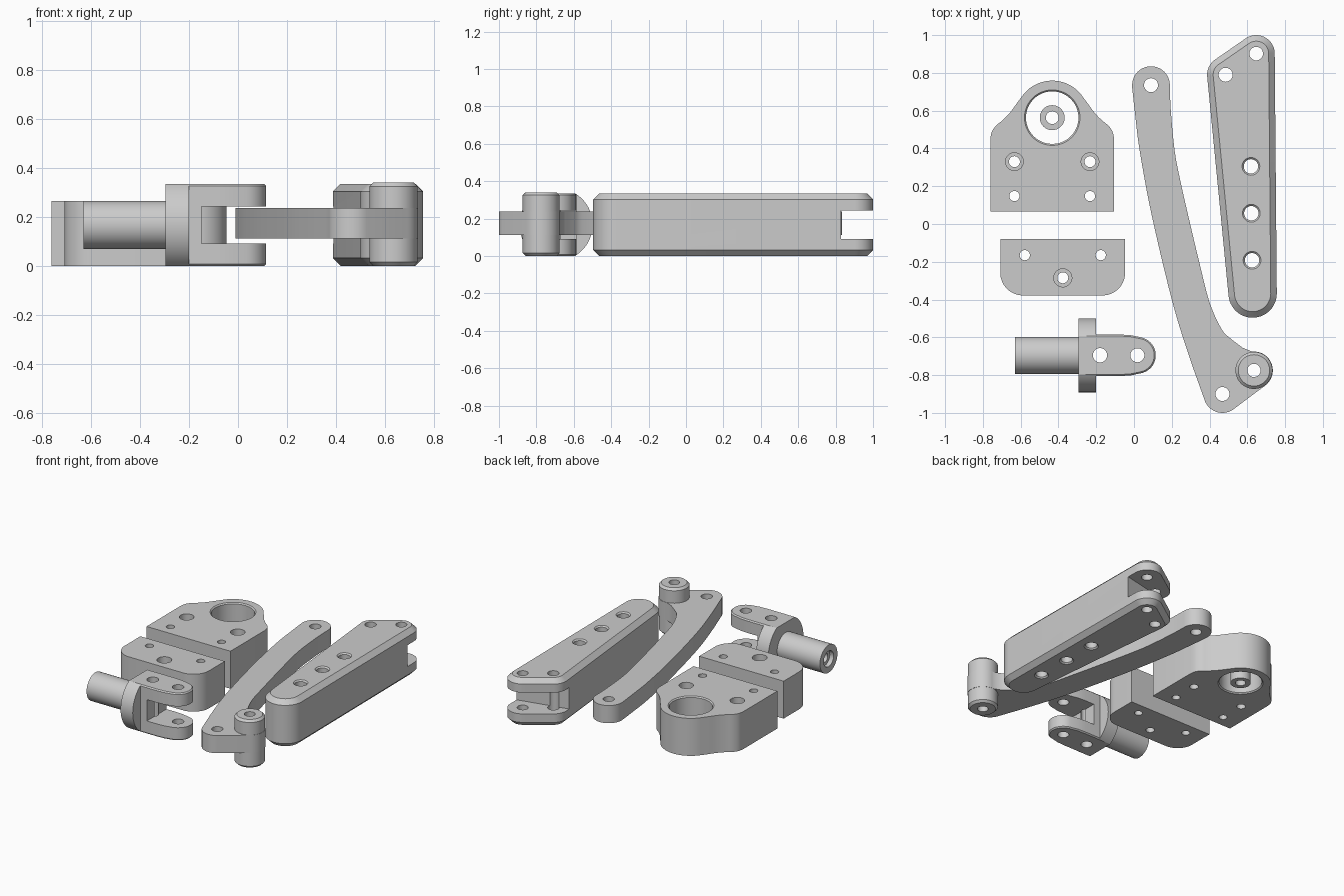
import bpy, bmesh, math
from mathutils import Vector, Matrix
from mathutils.geometry import convex_hull_2d

if "Cube" in bpy.data.objects:
    bpy.data.objects.remove(bpy.data.objects["Cube"])

grey = bpy.data.materials.new("plain grey")
grey.diffuse_color = (0.6, 0.6, 0.6, 1)
grey.use_nodes = True
grey.node_tree.nodes["Principled BSDF"].inputs["Base Color"].default_value = grey.diffuse_color


def finish(bm, name):
    bmesh.ops.recalc_face_normals(bm, faces=bm.faces[:])
    me = bpy.data.meshes.new(name)
    bm.to_mesh(me)
    bm.free()
    me.materials.append(grey)
    ob = bpy.data.objects.new(name, me)
    bpy.context.collection.objects.link(ob)
    return ob


def prism(name, pts, z0, z1, chamfer=0):
    """Extruded outline with optional chamfered top and bottom rims."""
    bm = bmesh.new()
    base = bm.faces.new([bm.verts.new((p[0], p[1], z0)) for p in pts])
    top = bmesh.ops.extrude_face_region(bm, geom=[base])["geom"]
    bmesh.ops.translate(bm, vec=(0, 0, z1 - z0),
                        verts=[v for v in top if isinstance(v, bmesh.types.BMVert)])
    if not any(f for f in bm.faces if all(abs(v.co.z - z0) < 1e-6 for v in f.verts)):
        bm.faces.new([v for v in bm.verts if abs(v.co.z - z0) < 1e-6])
    if chamfer:
        rims = [e for e in bm.edges if abs(e.verts[0].co.z - e.verts[1].co.z) < 1e-6]
        bmesh.ops.bevel(bm, geom=rims, offset=chamfer, segments=1, affect='EDGES')
    return finish(bm, name)


def lathe(name, x, y, profile, z=0, along_x=False, n=48):
    """Solid of revolution from (radius, height) pairs, upright or along x."""
    bm = bmesh.new()
    rings = [[bm.verts.new((r * math.cos(2 * math.pi * i / n),
                            r * math.sin(2 * math.pi * i / n), h)) for i in range(n)]
             for r, h in profile]
    for a, b in zip(rings, rings[1:]):
        for i in range(n):
            bm.faces.new((a[i], a[(i + 1) % n], b[(i + 1) % n], b[i]))
    bm.faces.new(rings[0])
    bm.faces.new(rings[-1])
    if along_x:
        bm.transform(Matrix.Rotation(math.pi / 2, 4, 'Y'))
    bm.transform(Matrix.Translation((x, y, z)))
    return finish(bm, name)


def combine(ob, others, op='DIFFERENCE'):
    """Boolean the other solids into ob, then discard them."""
    for o in others:
        m = ob.modifiers.new("join", 'BOOLEAN')
        m.object, m.operation, m.solver = o, op, 'EXACT'
    bpy.context.view_layer.update()
    dg = bpy.context.evaluated_depsgraph_get()
    me = bpy.data.meshes.new_from_object(ob.evaluated_get(dg))
    ob.modifiers.clear()
    ob.data = me
    for o in others:
        bpy.data.objects.remove(o)


def hole(x, y, r, h=0.5):
    return lathe("hole", x, y, [(r, -0.1), (r, h)], n=32)


def counterbore(x, y, r, big, floor):
    return lathe("counterbore", x, y, [(r, -0.1), (r, floor), (big, floor), (big, 0.5)], n=32)


def eased(x, y, r, big, h):
    """Hole with a small chamfer at both mouths."""
    c = big - r
    return lathe("eased_hole", x, y, [(big, -0.1), (big, 0), (r, c), (r, h - c), (big, h), (big, 0.5)])


def arc(x, y, r, a0, a1, n=14):
    return [(x + r * math.cos(math.radians(a0 + (a1 - a0) * i / n)),
             y + r * math.sin(math.radians(a0 + (a1 - a0) * i / n))) for i in range(n + 1)]


def spline(pts, n=6):
    """Smooth curve through a few points."""
    p = [Vector(q) for q in pts]
    p = [2 * p[0] - p[1]] + p + [2 * p[-1] - p[-2]]
    out = []
    for a, b, c, d in zip(p, p[1:], p[2:], p[3:]):
        for i in range(n):
            t = i / n
            out.append(0.5 * (2 * b + (c - a) * t + (2 * a - 5 * b + 4 * c - d) * t * t
                              + (3 * b - a - 3 * c + d) * t ** 3))
    return [tuple(v) for v in out] + [tuple(p[-2])]


# Bearing housing: square base with flowing shoulders and a round top
CX, CY, H = -0.433, 0.563, 0.265
shoulder = spline([(0.328, 0.45), (0.32, 0.487), (0.298, 0.52), (0.262, 0.55),
                   (0.225, 0.588), (0.188, 0.638), (0.157, 0.68)], 4)
half = [(0.328, 0.065)] + shoulder + [(x, y) for x, y in arc(0, CY, 0.196, 40, 90, 12)]
outline = [(CX + x, y) for x, y in half] + [(CX - x, y) for x, y in reversed(half[:-1])]
housing = prism("bearing_housing", outline, 0, H)
combine(housing, [eased(CX, CY, 0.139, 0.147, H)]
        + [counterbore(CX + s * 0.2, 0.33, 0.029, 0.047, 0.2) for s in (-1, 1)]
        + [hole(CX + s * 0.2, 0.148, 0.027) for s in (-1, 1)])

# Loose bushing standing in the bore
bush = lathe("bushing", CX, CY, [(0.066, 0), (0.066, 0.09)])
combine(bush, [hole(CX, CY, 0.034)])

# Clamp block with two rounded corners
block = prism("clamp_block", [(-0.047, -0.08), (-0.708, -0.08)]
              + arc(-0.588, -0.258, 0.12, 180, 270) + arc(-0.167, -0.258, 0.12, 270, 360), 0, H)
combine(block, [counterbore(-0.377, -0.285, 0.029, 0.048, 0.2),
                hole(-0.578, -0.165, 0.027), hole(-0.176, -0.165, 0.027)])

# Clevis: shaft, flattened collar and forked end
Y, T = -0.695, 0.335
clevis = lathe("clevis", -0.295, Y, [(0.196, 0), (0.196, 0.095)], T / 2, True, 64)
combine(clevis, [prism("trim", [(-0.5, -1), (0, -1), (0, -0.4), (-0.5, -0.4)], 0, T)], 'INTERSECT')
fork = prism("fork", [(-0.25, Y - 0.11), (-0.08, Y - 0.11), (-0.02, Y - 0.107)]
             + arc(0.018, Y, 0.097, -80, 80, 24)
             + [(-0.02, Y + 0.107), (-0.08, Y + 0.11), (-0.25, Y + 0.11)], 0, T, 0.008)
shaft = lathe("shaft", -0.63, Y, [(0.098, 0), (0.098, 0.36)], T / 2, True)
combine(clevis, [fork, shaft], 'UNION')
slot = prism("slot", [(-0.15, -1), (0.3, -1), (0.3, -0.4), (-0.15, -0.4)], 0.092, 0.243)
bore = lathe("bore", -0.7, Y, [(0.055, 0), (0.055, 0.1), (0.032, 0.1), (0.032, 0.4)], T / 2, True)
combine(clevis, [slot, bore, hole(-0.18, Y, 0.038), hole(0.018, Y, 0.037)])

# Curved lever
right = spline([(0.575, -0.655), (0.51, -0.605), (0.463, -0.555), (0.4, -0.415), (0.345, -0.2),
                (0.295, 0.01), (0.245, 0.23), (0.215, 0.39), (0.195, 0.6), (0.19, 0.725)])
left = spline([(-0.01, 0.725), (0.006, 0.58), (0.03, 0.39), (0.093, 0.05), (0.2, -0.4),
               (0.285, -0.68), (0.373, -0.93)])
lever = prism("curved_lever", right + arc(0.09, 0.735, 0.1, 0, 180, 20) + left
              + arc(0.468, -0.9, 0.1, 200, 305, 14) + arc(0.635, -0.775, 0.1, -55, 95, 18), 0.112, 0.237)
# Pivot barrel at the lever's bent end
barrel = lathe("pivot_barrel", 0.635, -0.775,
               [(0.083, 0), (0.098, 0.015), (0.098, 0.325), (0.083, 0.34)])
combine(lever, [barrel], 'UNION')
combine(lever, [hole(0.09, 0.735, 0.037), hole(0.468, -0.9, 0.037), hole(0.635, -0.775, 0.035)])

# Long tapered bar with chamfered rims and a slotted end
pts = (arc(0.628, -0.368, 0.128, 0, 354, 59) + arc(0.647, 0.902, 0.098, 0, 354, 59)
       + arc(0.485, 0.79, 0.098, 0, 354, 59))
bar = prism("slotted_bar", [pts[i] for i in convex_hull_2d(pts)], 0, T, 0.032)
bar_slot = prism("bar_slot", [(0.3, 0.73), (0.8, 0.842), (0.8, 1.2), (0.3, 1.2)], 0.092, 0.243)
combine(bar, [bar_slot, hole(0.647, 0.902, 0.036), hole(0.485, 0.79, 0.037)]
        + [eased(x, y, 0.038, 0.047, T) for x, y in ((0.619, 0.305), (0.621, 0.057), (0.625, -0.192))])

# Smooth round surfaces, keep machined edges crisp
for ob in bpy.context.scene.objects:
    ob.select_set(True)
bpy.context.view_layer.objects.active = bar
bpy.ops.object.shade_smooth_by_angle(angle=math.radians(30))
